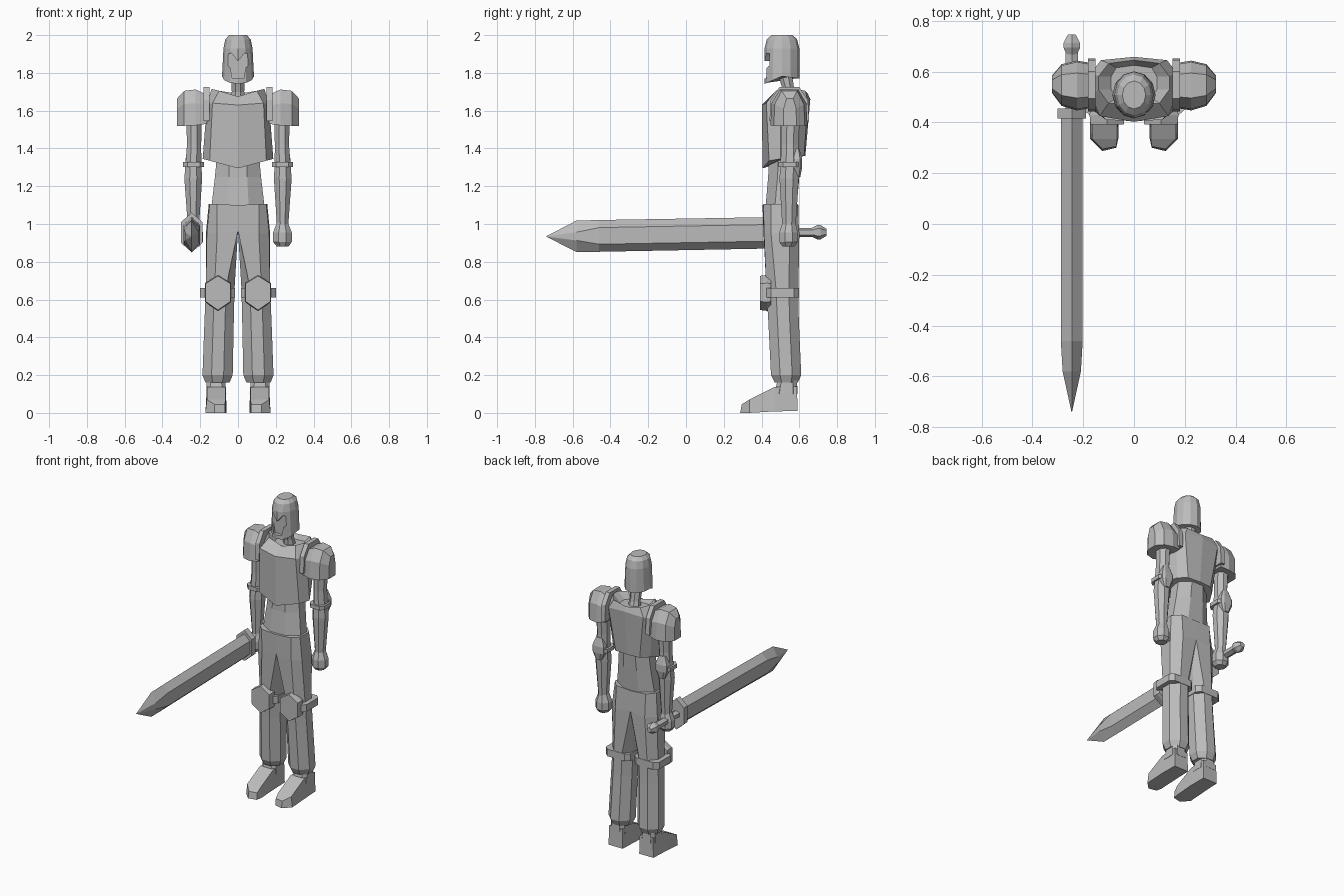
import bpy, bmesh, math

steel = bpy.data.materials.new("plain_grey")
steel.diffuse_color = (0.5, 0.5, 0.5, 1)


def loft(name, rings):
    """Skin a closed solid through rings that share one point count."""
    bm = bmesh.new()
    vs = [[bm.verts.new(p) for p in r] for r in rings]
    n = len(rings[0])
    for a, b in zip(vs, vs[1:]):
        for i in range(n):
            j = (i + 1) % n
            bm.faces.new((a[i], a[j], b[j], b[i]))
    bm.faces.new(vs[0][::-1])
    bm.faces.new(vs[-1])
    bmesh.ops.recalc_face_normals(bm, faces=bm.faces)
    me = bpy.data.meshes.new(name)
    bm.to_mesh(me)
    bm.free()
    me.materials.append(steel)
    ob = bpy.data.objects.new(name, me)
    bpy.context.collection.objects.link(ob)
    return ob


def octagon(x0, x1, y0, y1, z, c=0.3):
    """Horizontal box section with cut corners."""
    a, b = (x1 - x0) * c, (y1 - y0) * c
    return [(x0 + a, y0, z), (x1 - a, y0, z), (x1, y0 + b, z), (x1, y1 - b, z),
            (x1 - a, y1, z), (x0 + a, y1, z), (x0, y1 - b, z), (x0, y0 + b, z)]


def mirrored(half):
    """Close a half section whose first and last points lie on x = 0."""
    return half + [(-x, y, z) for x, y, z in half[-2:0:-1]]


def pair(name, rings):
    """Make the right and left copies of a part."""
    for side, s in (("right", 1), ("left", -1)):
        loft(f"{side}_{name}", [[(s * x, y, z) for x, y, z in r] for r in rings])


def turned(y, rx, rz, z, n=6, cx=-0.245):
    """Section across the sword's length."""
    return [(cx + rx * math.sin(math.tau * i / n), y, z + rz * math.cos(math.tau * i / n))
            for i in range(n)]


# Helmet: twelve-sided dome with an arched lower rim
def helmet_ring(rx, ry, z, cy=0.508, rim=False):
    ring = []
    for i in range(12):
        a = math.tau * i / 12
        x, y = rx * math.sin(a), -ry * math.cos(a)
        dz = (0.04 * (1 - max(0, -y / ry)) - 0.012 * max(0, y / ry)) if rim else 0
        ring.append((x, cy + y, z + dz))
    return ring


helmet = loft("helmet", [helmet_ring(0.085, 0.092, 1.742, rim=True),
                         helmet_ring(0.082, 0.093, 1.83),
                         helmet_ring(0.077, 0.092, 1.93),
                         helmet_ring(0.067, 0.08, 1.978),
                         helmet_ring(0.046, 0.055, 2.0)])

# Visor: recessed Y-shaped opening
visor = [(0, 1.862), (0.034, 1.905), (0.064, 1.9), (0.06, 1.845), (0.04, 1.825), (0.03, 1.77)]
visor += [(-x, z) for x, z in visor[:0:-1]]
cutter = loft("visor_cutter", [[(x, y, z) for x, z in visor] for y in (0.35, 0.442)])
mod = helmet.modifiers.new("visor", "BOOLEAN")
mod.operation, mod.solver, mod.object = "DIFFERENCE", "EXACT", cutter
bpy.context.view_layer.update()
cut = bpy.data.meshes.new_from_object(helmet.evaluated_get(bpy.context.evaluated_depsgraph_get()))
helmet.modifiers.clear()
if len(cut.polygons) > 20:
    helmet.data = cut
bpy.data.objects.remove(cutter)

# Neck, leaning forward towards the head
loft("neck", [octagon(-0.045, 0.045, 0.52, 0.60, 1.62),
              octagon(-0.033, 0.033, 0.515, 0.575, 1.70),
              octagon(-0.035, 0.035, 0.485, 0.56, 1.80)])

# Breastplate and back plate
loft("chest_armour", [mirrored(h) for h in (
    [(0, 0.405, 1.295), (0.15, 0.44, 1.335), (0.187, 0.50, 1.345),
     (0.14, 0.58, 1.36), (0.09, 0.625, 1.36), (0, 0.632, 1.36)],
    [(0, 0.402, 1.63), (0.135, 0.425, 1.64), (0.165, 0.50, 1.63),
     (0.165, 0.60, 1.63), (0.13, 0.645, 1.65), (0, 0.658, 1.66)],
    [(0, 0.47, 1.675), (0.10, 0.475, 1.705), (0.14, 0.53, 1.715),
     (0.14, 0.58, 1.715), (0.10, 0.632, 1.705), (0, 0.645, 1.69)],
    [(0, 0.485, 1.66), (0.07, 0.495, 1.665), (0.09, 0.53, 1.67),
     (0.09, 0.58, 1.67), (0.07, 0.615, 1.67), (0, 0.625, 1.66)])])

# Waist
loft("waist", [octagon(-0.142, 0.142, 0.42, 0.585, 1.08),
               octagon(-0.122, 0.122, 0.435, 0.60, 1.25),
               octagon(-0.108, 0.108, 0.44, 0.612, 1.40)])

# Trousers: each leg carries half of the hips
pair("trouser_leg", [
    [(0, 0.405, 1.10), (0.11, 0.41, 1.105), (0.15, 0.45, 1.105), (0.155, 0.54, 1.105),
     (0.11, 0.59, 1.105), (0, 0.595, 1.10), (0, 0.54, 1.10), (0, 0.45, 1.10)],
    [(0, 0.41, 0.965), (0.11, 0.413, 0.95), (0.165, 0.45, 0.95), (0.17, 0.55, 0.95),
     (0.11, 0.60, 0.95), (0, 0.595, 0.965), (0, 0.55, 0.965), (0, 0.45, 0.965)],
    octagon(0.018, 0.17, 0.425, 0.595, 0.66),
    octagon(0.022, 0.177, 0.435, 0.597, 0.50),
    octagon(0.028, 0.188, 0.45, 0.61, 0.20),
    octagon(0.045, 0.172, 0.47, 0.592, 0.16)])

# Boots: ankle and wedge-shaped foot
pair("boot_ankle", [octagon(0.062, 0.168, 0.47, 0.59, 0.10, 0.2),
                    octagon(0.068, 0.165, 0.485, 0.588, 0.18, 0.2)])
pair("boot_foot", [
    [(0.062, 0.59, 0.01), (0.168, 0.59, 0.01), (0.165, 0.588, 0.14), (0.065, 0.588, 0.14)],
    [(0.06, 0.47, 0.008), (0.172, 0.47, 0.008), (0.165, 0.47, 0.138), (0.066, 0.47, 0.138)],
    [(0.062, 0.335, 0), (0.173, 0.335, 0), (0.165, 0.335, 0.07), (0.066, 0.335, 0.07)],
    [(0.07, 0.30, 0), (0.125, 0.287, 0), (0.125, 0.295, 0.045), (0.07, 0.305, 0.045)]])

# Knee straps and hexagonal knee guards
pair("knee_strap", [octagon(0.015, 0.20, 0.425, 0.598, z, 0.15) for z in (0.612, 0.66)])


def knee_ring(k, y):
    hexagon = [(0, 0.095), (0.069, 0.052), (0.069, -0.048),
               (0, -0.095), (-0.069, -0.048), (-0.069, 0.052)]
    return [(0.106 + k * x, y, 0.635 + k * z) for x, z in hexagon]


pair("knee_guard", [knee_ring(0.95, 0.45), knee_ring(1, 0.43), knee_ring(0.95, 0.392)])

# Arms
pair("arm", [octagon(0.19, 0.275, 0.505, 0.605, 1.60),
             octagon(0.195, 0.27, 0.505, 0.595, 1.42),
             octagon(0.194, 0.278, 0.50, 0.60, 1.32),
             octagon(0.19, 0.284, 0.495, 0.597, 1.24),
             octagon(0.207, 0.265, 0.51, 0.58, 0.98)])

# Fists
pair("fist", [octagon(0.205, 0.268, 0.51, 0.575, 0.882),
              octagon(0.186, 0.285, 0.494, 0.592, 0.905),
              octagon(0.186, 0.285, 0.494, 0.592, 0.955),
              octagon(0.205, 0.265, 0.51, 0.58, 1.005)])

# Elbow bands and elbow guards
pair("elbow_band", [octagon(0.18, 0.29, 0.49, 0.605, z, 0.2) for z in (1.302, 1.328)])
pair("elbow_guard", [octagon(0.215, 0.258, 0.57, 0.605, 1.25, 0.2),
                     octagon(0.195, 0.278, 0.56, 0.615, 1.30, 0.2),
                     octagon(0.195, 0.278, 0.56, 0.615, 1.345, 0.2),
                     octagon(0.215, 0.258, 0.57, 0.60, 1.40, 0.2)])


# Shoulder guards: arched sections running outwards
def arch(x, yc, h, z0, z1):
    return [(x, yc - h, z0), (x, yc - h * 0.94, z0 + (z1 - z0) * 0.62), (x, yc - h * 0.5, z1),
            (x, yc + h * 0.5, z1), (x, yc + h * 0.94, z0 + (z1 - z0) * 0.62), (x, yc + h, z0)]


pair("shoulder_guard", [arch(0.165, 0.545, 0.088, 1.53, 1.685),
                        arch(0.225, 0.545, 0.098, 1.522, 1.712),
                        arch(0.285, 0.547, 0.082, 1.52, 1.705),
                        arch(0.322, 0.55, 0.035, 1.52, 1.665)])
pair("shoulder_rim", [arch(0.152, 0.547, 0.105, 1.545, 1.725),
                      arch(0.182, 0.547, 0.105, 1.545, 1.725)])


# Sword blade: flat-sided with bevelled edges and a tapered point
def blade_ring(y, z, rx, flat, edge):
    return [(-0.245 + x * rx, y, z + dz) for x, dz in
            ((0, edge), (1, flat), (1, -flat), (0, -edge), (-1, -flat), (-1, flat))]


loft("sword_blade", [blade_ring(0.43, 0.953, 0.043, 0.044, 0.083),
                     blade_ring(-0.46, 0.937, 0.043, 0.044, 0.084),
                     blade_ring(-0.58, 0.935, 0.036, 0.022, 0.083),
                     blade_ring(-0.74, 0.934, 0.001, 0.0005, 0.001)])

# Sword guard, grip and pommel
loft("sword_guard", [blade_ring(y, 0.955, 0.057, 0.055, 0.105) for y in (0.415, 0.455)])
loft("sword_grip", [turned(y, 0.028, 0.024, 0.955) for y in (0.45, 0.68)])
loft("sword_pommel", [turned(y, r, r, 0.956) for y, r in
                      ((0.668, 0.024), (0.695, 0.038), (0.712, 0.038), (0.745, 0.018))])
